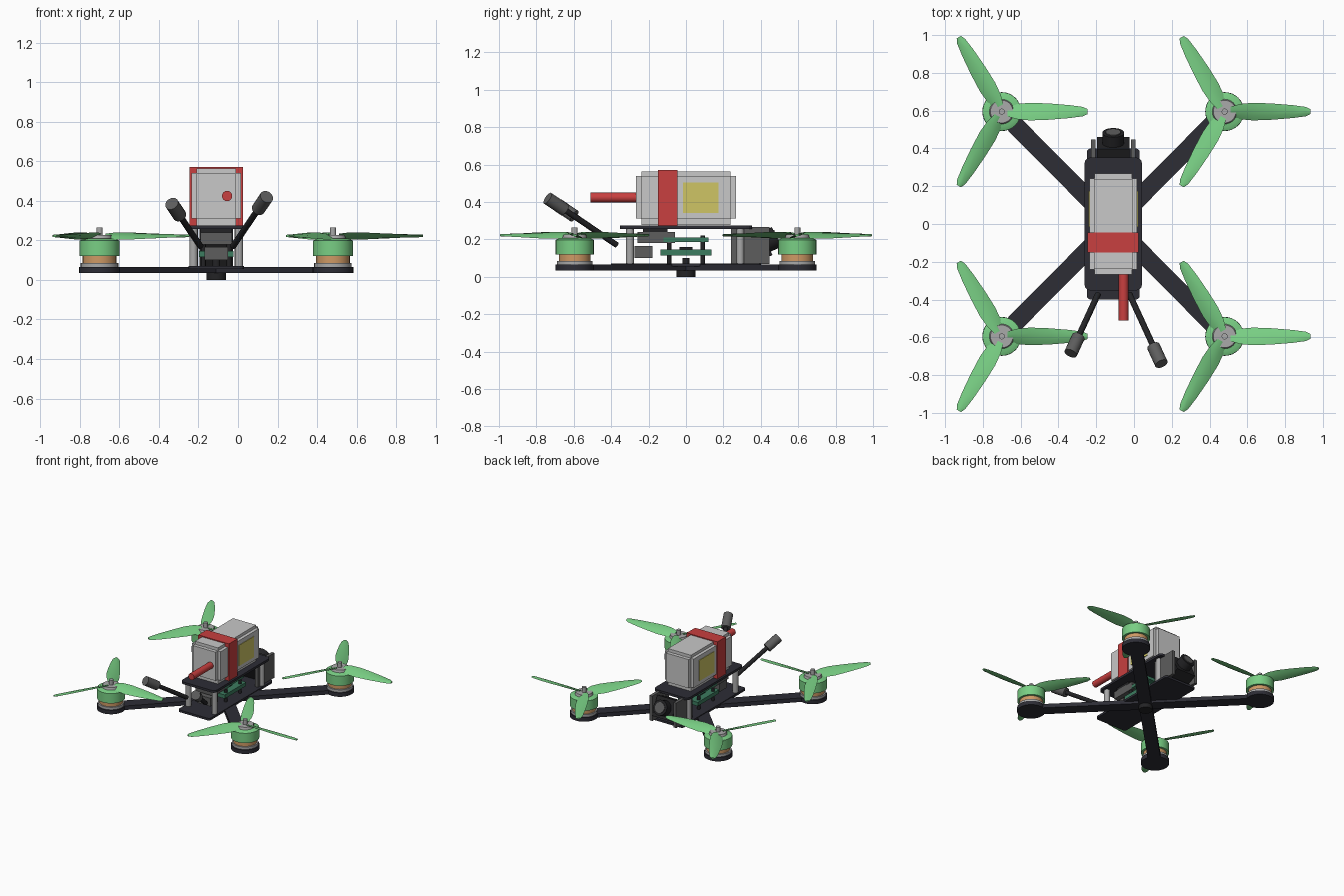
import bpy, bmesh, math
from mathutils import Vector, Matrix

cube = bpy.data.objects.get("Cube")
if cube:
    bpy.data.objects.remove(cube, do_unlink=True)

CX = -0.11  # centre line of the airframe


def material(name, r, g, b):
    m = bpy.data.materials.new(name)
    m.use_nodes = True
    m.diffuse_color = (r, g, b, 1)
    m.node_tree.nodes["Principled BSDF"].inputs["Base Color"].default_value = (r, g, b, 1)
    return m


GREEN = material("prop_green", 0.19, 0.62, 0.23)
PALE = material("battery_grey", 0.58, 0.58, 0.58)
RED = material("strap_red", 0.58, 0.05, 0.05)
YELLOW = material("label_yellow", 0.62, 0.56, 0.13)
CARBON = material("carbon", 0.026, 0.026, 0.036)
DARK = material("dark_grey", 0.11, 0.11, 0.11)
BOARD = material("board_green", 0.045, 0.2, 0.115)
COPPER = material("copper", 0.62, 0.32, 0.13)
METAL = material("metal", 0.4, 0.4, 0.4)
BLACK = material("black", 0.017, 0.017, 0.019)


def finish(name, bm, mat, smooth=False):
    bmesh.ops.recalc_face_normals(bm, faces=bm.faces)
    me = bpy.data.meshes.new(name)
    bm.to_mesh(me)
    bm.free()
    me.materials.append(mat)
    ob = bpy.data.objects.new(name, me)
    bpy.context.collection.objects.link(ob)
    if smooth:
        bpy.ops.object.select_all(action='DESELECT')
        ob.select_set(True)
        bpy.context.view_layer.objects.active = ob
        bpy.ops.object.shade_smooth_by_angle(angle=math.radians(35))
    return ob


def box(name, mat, x, y, z, bevel=0, matrix=None):
    """Box from (low, high) ranges; x is measured from the centre line."""
    bm = bmesh.new()
    bmesh.ops.create_cube(bm, size=1)
    for v in bm.verts:
        v.co = [(a + b) / 2 + c * (b - a) for c, (a, b) in zip(v.co, (x, y, z))]
    if bevel:
        upright = [e for e in bm.edges if abs(e.verts[0].co.z - e.verts[1].co.z) > 1e-4]
        bmesh.ops.bevel(bm, geom=upright, offset=bevel, segments=3, affect='EDGES', profile=0.5)
    if matrix:
        bm.transform(matrix)
    bm.transform(Matrix.Translation((CX, 0, 0)))
    return finish(name, bm, mat)


def rod(name, mat, start, end, r1, r2=None, sides=24):
    """Cylinder or cone between two points."""
    start, end = Vector(start), Vector(end)
    axis = end - start
    bm = bmesh.new()
    bmesh.ops.create_cone(bm, cap_ends=True, segments=sides, radius1=r1,
                          radius2=r1 if r2 is None else r2, depth=axis.length)
    bm.transform(Matrix.Translation((start + end) / 2) @ axis.to_track_quat('Z', 'Y').to_matrix().to_4x4())
    return finish(name, bm, mat, True)


def sym(h):
    return (-h, h)


# Propeller blades: twisted, tapered sections
SECTIONS = [(0.03, 0.028, 24), (0.08, 0.044, 24), (0.15, 0.05, 21), (0.25, 0.045, 17),
            (0.36, 0.035, 13), (0.43, 0.025, 10), (0.455, 0.013, 9)]


def propeller(name, centre, hand):
    bm = bmesh.new()
    for k in range(3):
        turn = Matrix.Rotation(k * math.tau / 3, 3, 'Z')
        rings = []
        for r, half, pitch in SECTIONS:
            a = math.radians(pitch) * hand
            ring = []
            for u, t in ((-1, 0), (-0.4, 0.006), (0.4, 0.006), (1, 0), (0.4, -0.005), (-0.4, -0.005)):
                w = u * half
                p = Vector((r, w * math.cos(a) - t * math.sin(a), w * math.sin(a) + t * math.cos(a)))
                ring.append(bm.verts.new(turn @ p + Vector(centre)))
            rings.append(ring)
        for a, b in zip(rings, rings[1:]):
            for i in range(6):
                j = (i + 1) % 6
                bm.faces.new((a[i], a[j], b[j], b[i]))
        bm.faces.new(rings[0])
        bm.faces.new(rings[-1])
    return finish(name, bm, GREEN, True)


# Four arms with motors and propellers
for sx, side in ((-1, "right"), (1, "left")):
    for sy, end in ((-1, "front"), (1, "back")):
        tag = f"{end}_{side}"
        x, y = CX + sx * 0.59, sy * 0.595
        reach = math.hypot(0.59, 0.595)
        turn = Matrix.Rotation(math.atan2(y, sx * 0.59), 4, 'Z')
        box("arm_" + tag, CARBON, (0, reach), sym(0.047), (0.034, 0.066), matrix=turn)
        stack = [("arm_pad", CARBON, 0.034, 0.066, 0.103, 0.103), ("motor_base", METAL, 0.066, 0.086, 0.095, 0.095),
                 ("motor_coil", COPPER, 0.086, 0.122, 0.085, 0.085), ("motor_bell", GREEN, 0.12, 0.198, 0.102, 0.102),
                 ("bell_top", GREEN, 0.198, 0.208, 0.102, 0.08), ("prop_hub", METAL, 0.2, 0.226, 0.068, 0.06),
                 ("motor_shaft", METAL, 0.2, 0.264, 0.016, 0.016)]
        for part, mat, z0, z1, r1, r2 in stack:
            rod(f"{part}_{tag}", mat, (x, y, z0), (x, y, z1), r1, r2, 32)
        propeller("propeller_" + tag, (x, y, 0.222), sx * sy)

# Frame plates and centre bolt
box("bottom_plate", CARBON, sym(0.14), sym(0.4), (0.054, 0.071), 0.02)
box("top_plate", CARBON, sym(0.152), sym(0.352), (0.257, 0.275), 0.03)
rod("centre_bolt_head", BLACK, (CX, 0, 0), (CX, 0, 0.06), 0.05)
rod("centre_bolt", BLACK, (CX, 0, 0.05), (CX, 0, 0.1), 0.02)

# Standoffs, board posts
for sx in (-1, 1):
    for y in (-0.3, 0.29):
        rod("standoff", METAL, (CX + sx * 0.115, y, 0.07), (CX + sx * 0.115, y, 0.258), 0.021, sides=16)
    for y in (-0.09, 0.09):
        rod("board_post", BLACK, (CX + sx * 0.065, y, 0.07), (CX + sx * 0.065, y, 0.22), 0.012, sides=12)

# Electronics between the plates
box("lower_board", BOARD, sym(0.088), sym(0.135), (0.115, 0.145))
box("upper_board", BOARD, sym(0.08), sym(0.12), (0.186, 0.21))
box("board_chip", BLACK, sym(0.035), sym(0.035), (0.145, 0.16))
box("video_unit", DARK, sym(0.08), (-0.26, -0.06), (0.18, 0.24))
box("receiver", DARK, sym(0.06), (-0.275, -0.18), (0.1, 0.165))
box("strap_buckle", BLACK, sym(0.08), (-0.23, -0.1), (0.235, 0.258))

# Camera tilted up between two cheek plates
for sx in (-1, 1):
    box("camera_cheek", DARK, (sx * 0.105 - 0.012, sx * 0.105 + 0.012), (0.24, 0.447), (0.068, 0.266))
tilt = Matrix.Translation((0, 0.37, 0.16)) @ Matrix.Rotation(math.radians(25), 4, 'X')
box("camera_body", BLACK, sym(0.085), sym(0.065), sym(0.078), matrix=tilt)
aim = Vector((0, math.cos(math.radians(25)), math.sin(math.radians(25))))
eye = Vector((CX, 0.37, 0.16))
rod("camera_lens_barrel", BLACK, eye + aim * 0.05, eye + aim * 0.125, 0.058)
rod("camera_lens_glass", DARK, eye + aim * 0.12, eye + aim * 0.13, 0.04)

# Battery: three crossing blocks give the stepped corners
box("battery_sides", PALE, sym(0.126), sym(0.24), (0.31, 0.54))
box("battery_ends", PALE, sym(0.1), sym(0.267), (0.311, 0.539))
box("battery_top", PALE, sym(0.101), sym(0.239), (0.276, 0.563))
for sx in (-1, 1):
    box("battery_label", YELLOW, (sx * 0.126 - 0.004, sx * 0.126 + 0.004), (-0.015, 0.175), (0.34, 0.505))
box("battery_strap", RED, sym(0.135), (-0.15, -0.045), (0.272, 0.57))
rod("battery_lead", RED, (-0.055, -0.51, 0.424), (-0.055, -0.25, 0.424), 0.026, sides=16)

# Antennas with capsule tips
for side, base, tip, split in (("right", (-0.19, -0.37, 0.17), (-0.335, -0.685, 0.385), 0.72),
                               ("left", (-0.025, -0.37, 0.17), (0.145, -0.74, 0.42), 0.75)):
    base, tip = Vector(base), Vector(tip)
    joint = base.lerp(tip, split)
    rod("antenna_rod_" + side, BLACK, base, joint, 0.016, sides=12)
    rod("antenna_tip_" + side, DARK, joint, tip, 0.035, sides=16)
